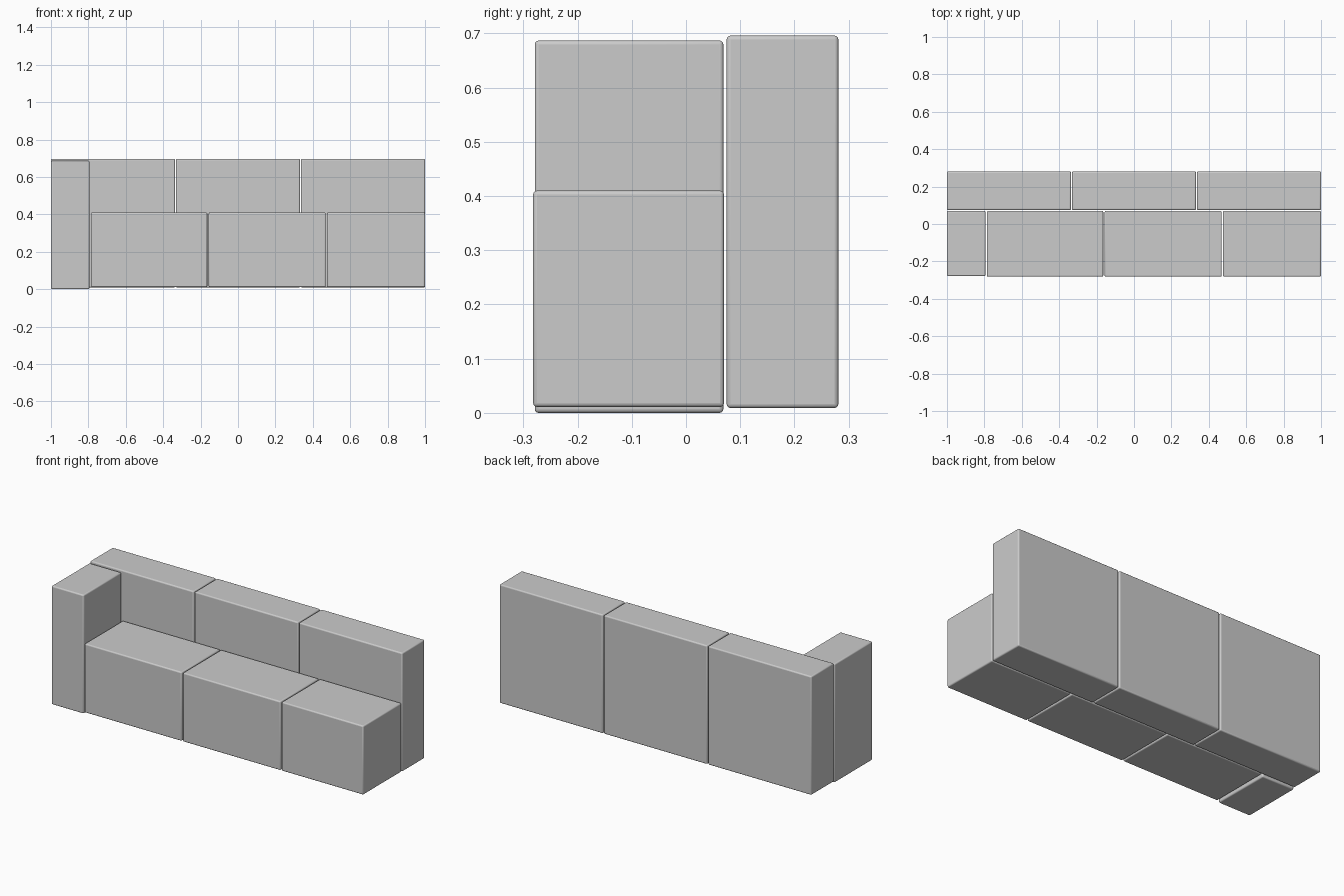
import bpy

if "Cube" in bpy.data.objects:
    bpy.data.objects.remove(bpy.data.objects["Cube"])


def cushion(name, x, y, z, radius=0.007):
    """Soft-edged block spanning the given (min, max) ranges."""
    spans = (x, y, z)
    bpy.ops.mesh.primitive_cube_add(size=1, location=[(a + b) / 2 for a, b in spans])
    ob = bpy.context.object
    ob.name = name
    ob.scale = [b - a for a, b in spans]
    bpy.ops.object.transform_apply(location=False, rotation=False, scale=True)
    bevel = ob.modifiers.new("soft_edges", 'BEVEL')
    bevel.width = radius
    bevel.segments = 3
    bpy.ops.object.shade_smooth_by_angle()
    return ob


# Three equal backrest blocks
for i, x in enumerate([(-1.0, -0.337), (-0.331, 0.331), (0.337, 1.0)]):
    cushion(f"backrest_{i + 1}", x, (0.075, 0.281), (0.009, 0.696))

# Two full seat blocks and a shorter end seat
for i, x in enumerate([(-0.787, -0.164), (-0.157, 0.469), (0.476, 1.0)]):
    cushion(f"seat_{i + 1}", x, (-0.282, 0.07), (0.011, 0.41))

# Single armrest on the left
cushion("armrest", (-1.0, -0.794), (-0.279, 0.069), (0.0, 0.687))
